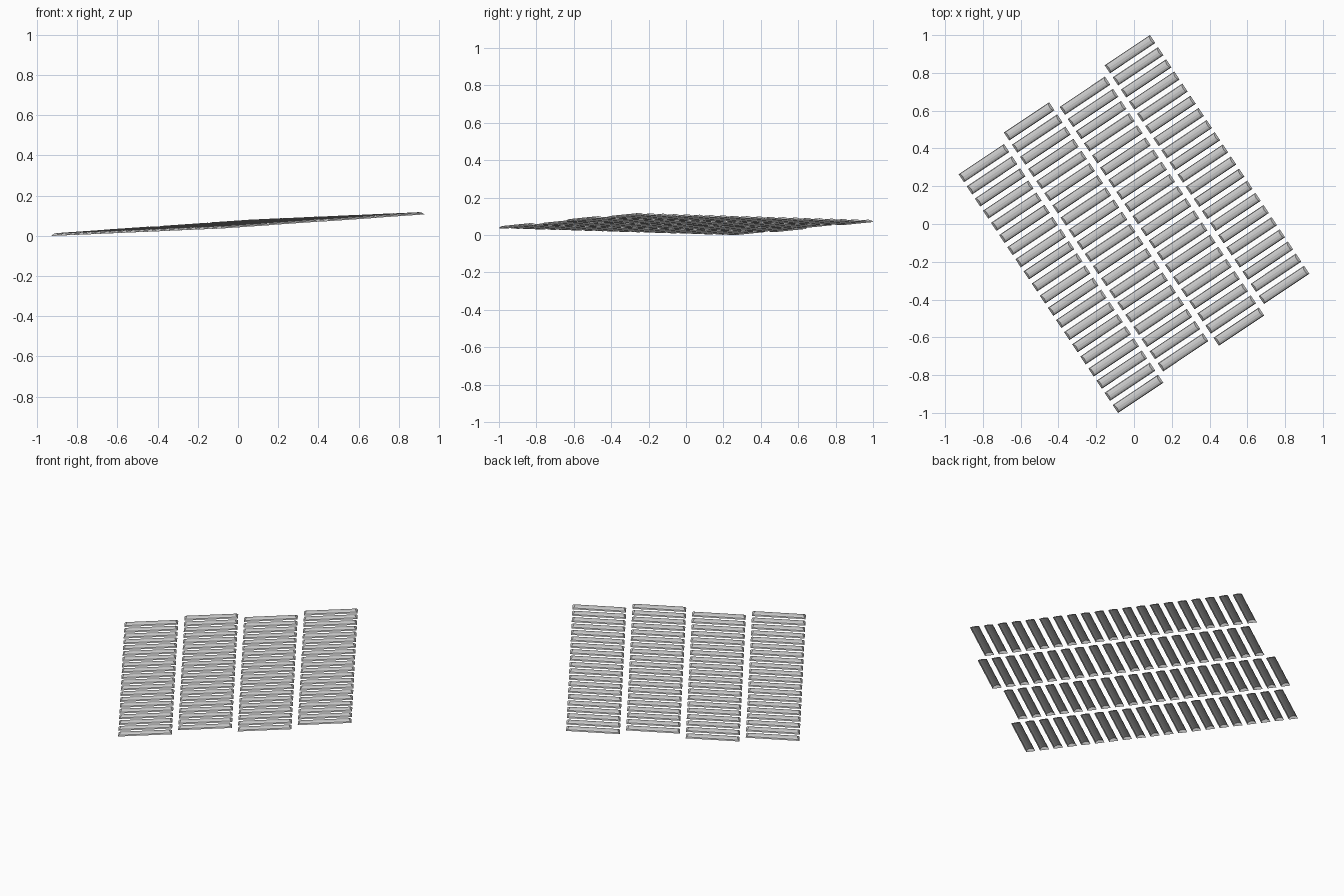
import bpy, bmesh, math
from mathutils import Matrix, Vector

if "Cube" in bpy.data.objects:
    bpy.data.objects.remove(bpy.data.objects["Cube"])

# Light grey metal
grey = bpy.data.materials.new("light_grey")
grey.use_nodes = True
colour = (0.6, 0.6, 0.6, 1)
grey.diffuse_color = colour
grey.node_tree.nodes["Principled BSDF"].inputs["Base Color"].default_value = colour

COLUMNS, ROWS = 4, 20
COLUMN_STEP, ROW_STEP, STAGGER = 0.321, 0.0773, 0.0255
LENGTH, WIDTH, HEIGHT, BEVEL = 0.289, 0.051, 0.013, 0.012
SEGMENTS = 6

# One arched slat, open underneath, with sloping ends
bm = bmesh.new()
rings = []
for side in (-1, 1):
    ring = []
    for i in range(SEGMENTS + 1):
        a = math.pi * i / SEGMENTS
        rise = math.sin(a)
        x = side * (LENGTH / 2 - BEVEL * rise)
        ring.append(bm.verts.new((x, -WIDTH / 2 * math.cos(a), HEIGHT * rise)))
    rings.append(ring)
for i in range(SEGMENTS):
    bm.faces.new((rings[0][i], rings[1][i], rings[1][i + 1], rings[0][i + 1]))
for ring in rings:
    bm.faces.new(ring)
bmesh.ops.recalc_face_normals(bm, faces=bm.faces)
top = max(bm.faces, key=lambda f: f.calc_center_median().z)
if top.normal.z < 0:
    bmesh.ops.reverse_faces(bm, faces=bm.faces)
slat_mesh = bpy.data.meshes.new("slat")
bm.to_mesh(slat_mesh)
bm.free()
slat_mesh.materials.append(grey)

# Sloping plane that carries the whole array
along = Vector((0.832, 0.555, 0.0571))
down = Vector((0.555, -0.832, 0.0243))
normal = along.cross(down).normalized() * -1
frame = Matrix((along.normalized(), -down.normalized(), normal)).transposed().to_4x4()

# Four staggered columns of slats
for c in range(COLUMNS):
    u = (c - (COLUMNS - 1) / 2) * COLUMN_STEP
    shift = STAGGER if c % 2 == 0 else -STAGGER
    for r in range(ROWS):
        v = (r - (ROWS - 1) / 2) * ROW_STEP + shift
        slat = bpy.data.objects.new(f"slat_column_{c + 1}_row_{r + 1}", slat_mesh)
        spot = along * u + down * v + Vector((0, 0, 0.053))
        slat.matrix_world = Matrix.Translation(spot) @ frame
        bpy.context.collection.objects.link(slat)
